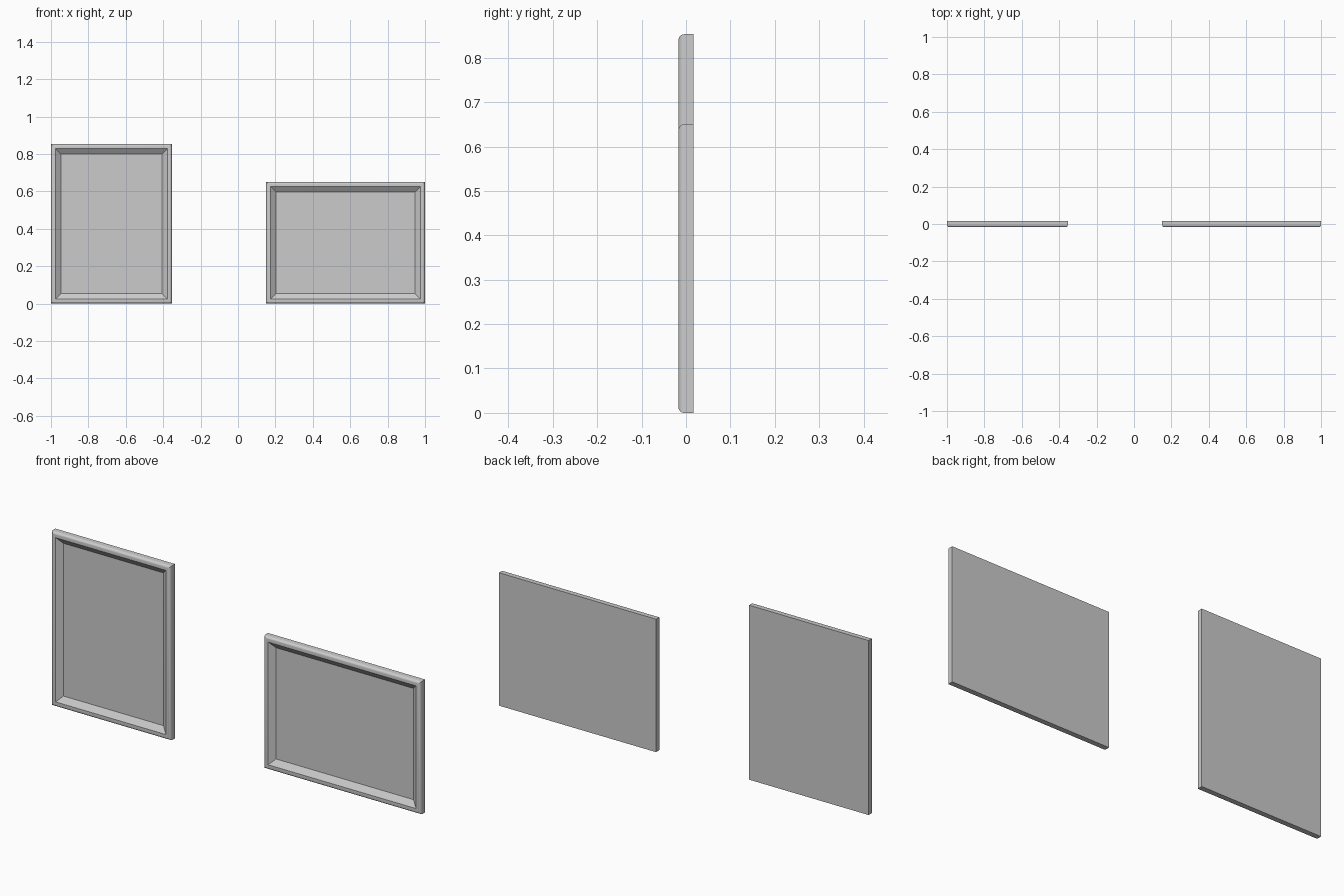
import bpy, bmesh, math

if "Cube" in bpy.data.objects:
    bpy.data.objects.remove(bpy.data.objects["Cube"])

HALF = 0.017      # half depth of a frame
R = 0.013         # rounding of the outer front edge
RECESS = 0.021    # depth of the recessed picture panel

# Moulding profile from back edge to picture: (inset from outline, y)
profile = [(0.0, HALF)]
for i in range(7):
    a = math.radians(90 * i / 6)
    profile.append((R - R * math.cos(a), -HALF + R - R * math.sin(a)))
profile += [(0.025, -HALF), (0.053, -HALF + RECESS)]


def picture_frame(name, x0, x1, height):
    bm = bmesh.new()
    # One mitred rectangle per profile point
    rings = []
    for inset, y in profile:
        corners = [(x0 + inset, inset), (x1 - inset, inset),
                   (x1 - inset, height - inset), (x0 + inset, height - inset)]
        rings.append([bm.verts.new((x, y, z)) for x, z in corners])
    for a, b in zip(rings, rings[1:]):
        for i in range(4):
            j = (i + 1) % 4
            bm.faces.new((a[i], a[j], b[j], b[i]))
    # Flat back and recessed picture panel
    bm.faces.new(rings[0][::-1])
    bm.faces.new(rings[-1])
    bmesh.ops.recalc_face_normals(bm, faces=bm.faces[:])
    mesh = bpy.data.meshes.new(name)
    bm.to_mesh(mesh)
    bm.free()
    obj = bpy.data.objects.new(name, mesh)
    bpy.context.collection.objects.link(obj)
    bpy.ops.object.select_all(action='DESELECT')
    obj.select_set(True)
    bpy.context.view_layer.objects.active = obj
    bpy.ops.object.shade_smooth_by_angle(angle=math.radians(30))
    return obj


picture_frame("portrait_frame", -1.0, -0.353, 0.853)
picture_frame("landscape_frame", 0.15, 1.0, 0.65)
